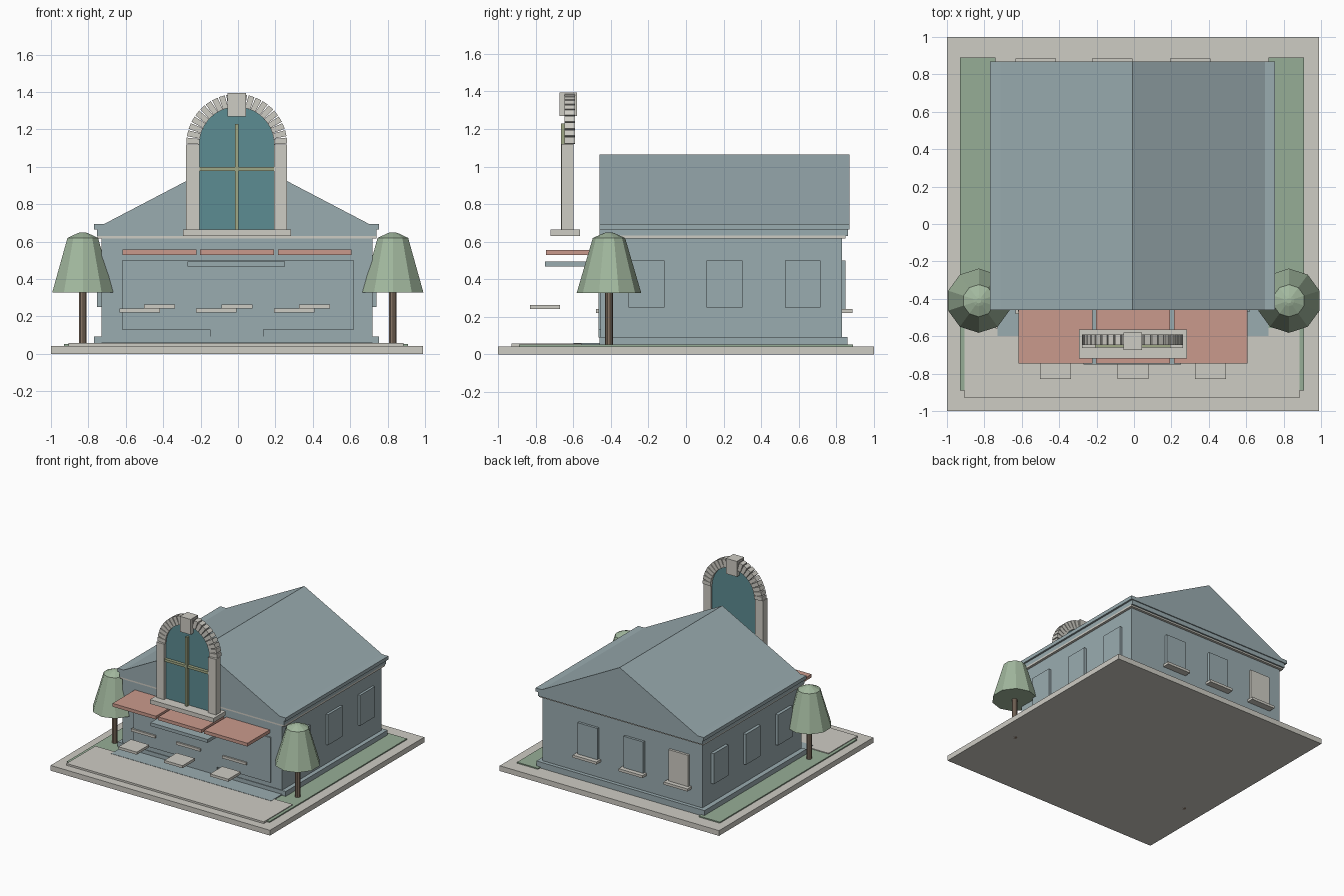
import bpy, bmesh, math

cube = bpy.data.objects.get("Cube")
if cube:
    bpy.data.objects.remove(cube, do_unlink=True)


def paint(name, r, g, b):
    # sRGB bytes converted to a linear flat colour
    lin = [((c / 255 + 0.055) / 1.055) ** 2.4 for c in (r, g, b)] + [1]
    m = bpy.data.materials.new(name)
    m.use_nodes = True
    m.diffuse_color = lin
    bsdf = m.node_tree.nodes["Principled BSDF"]
    bsdf.inputs["Base Color"].default_value = lin
    bsdf.inputs["Roughness"].default_value = 0.9
    return m


WALL = paint("blue grey paint", 154, 172, 176)
STONE = paint("pale stone", 206, 204, 196)
CLAY = paint("clay red", 202, 154, 140)
GRASS = paint("grass green", 150, 174, 150)
LEAF = paint("leaf green", 162, 184, 158)
GLASS = paint("teal glass", 92, 140, 146)
BAR = paint("olive bar", 160, 168, 134)
BARK = paint("brown bark", 136, 118, 102)


def finish(name, bm, mat):
    bmesh.ops.recalc_face_normals(bm, faces=bm.faces)
    me = bpy.data.meshes.new(name)
    bm.to_mesh(me)
    bm.free()
    me.materials.append(mat)
    ob = bpy.data.objects.new(name, me)
    bpy.context.collection.objects.link(ob)
    return ob


def box(name, mat, x, y, z):
    # box from (low, high) pairs
    bm = bmesh.new()
    bmesh.ops.create_cube(bm, size=1)
    for v in bm.verts:
        v.co = [p[0] if c < 0 else p[1] for c, p in zip(v.co, (x, y, z))]
    return finish(name, bm, mat)


def slab(bm, profile, y0, y1):
    # x-z profile extruded along y
    face = bm.faces.new([bm.verts.new((x, y0, z)) for x, z in profile])
    ext = bmesh.ops.extrude_face_region(bm, geom=[face])["geom"]
    for v in ext:
        if isinstance(v, bmesh.types.BMVert):
            v.co.y = y1


def lathe(name, mat, x, y, profile, sides):
    bm = bmesh.new()
    rings = []
    for r, z in profile:
        rings.append([bm.verts.new((x + r * math.cos(a), y + r * math.sin(a), z))
                      for a in (math.tau * (i + 0.5) / sides for i in range(sides))])
    for low, high in zip(rings, rings[1:]):
        for i in range(sides):
            j = (i + 1) % sides
            bm.faces.new((low[i], low[j], high[j], high[i]))
    bm.faces.new(rings[0])
    bm.faces.new(rings[-1])
    return finish(name, bm, mat)


# Ground
box("base_slab", STONE, (-1, 0.99), (-1, 1), (0, 0.043))
box("grass_left", GRASS, (0.72, 0.91), (-0.89, 0.89), (0.04, 0.052))
box("grass_right", GRASS, (-0.93, -0.74), (-0.89, 0.89), (0.04, 0.052))
box("paving", STONE, (-0.905, 0.885), (-0.93, -0.555), (0.04, 0.058))
box("entrance_floor", WALL, (-0.73, 0.72), (-0.6, -0.46), (0.04, 0.06))

# Building body
box("plinth", WALL, (-0.77, 0.755), (-0.46, 0.86), (0.04, 0.092))
box("walls", WALL, (-0.73, 0.72), (-0.455, 0.83), (0.09, 0.62))
box("stone_cornice", STONE, (-0.75, 0.74), (-0.458, 0.85), (0.617, 0.632))
box("eaves_lower", WALL, (-0.755, 0.74), (-0.46, 0.862), (0.63, 0.668))
box("eaves_upper", WALL, (-0.77, 0.755), (-0.46, 0.87), (0.666, 0.695))
bm = bmesh.new()
slab(bm, [(-0.715, 0.695), (0.7, 0.695), (-0.007, 1.065)], -0.46, 0.87)
finish("gable_roof", bm, WALL)

# Shop front
box("front_panel", WALL, (-0.62, 0.62), (-0.467, -0.45), (0.13, 0.5))
box("door_panel", WALL, (-0.15, 0.135), (-0.467, -0.45), (0.09, 0.13))
box("entrance_canopy", WALL, (-0.27, 0.25), (-0.75, -0.45), (0.467, 0.494))
for i, x in enumerate((-0.42, -0.005, 0.41)):
    box(f"awning_{i}", CLAY, (x - 0.197, x + 0.197), (-0.745, -0.45), (0.53, 0.557))
    box(f"front_ledge_{i}", STONE, (x - 0.083, x + 0.083), (-0.83, -0.67), (0.243, 0.264))

# Front and back sills, back windows
for i, x in enumerate((-0.525, -0.117, 0.3)):
    box(f"front_sill_{i}", STONE, (x - 0.108, x + 0.108), (-0.48, -0.45), (0.222, 0.243))
    box(f"back_sill_{i}", STONE, (x - 0.108, x + 0.108), (0.82, 0.886), (0.222, 0.243))
    box(f"back_window_{i}", WALL if i else STONE,
        (x - 0.09, x + 0.09), (0.82, 0.85), (0.24, 0.5))

# Side windows
for i, y in enumerate((-0.21, 0.205, 0.622)):
    box(f"left_window_{i}", WALL, (0.7, 0.74), (y - 0.095, y + 0.095), (0.25, 0.5))
    box(f"right_window_{i}", WALL, (-0.755, -0.7), (y - 0.095, y + 0.095), (0.25, 0.5))

# Arched window standing above the awnings
CX, CZ, INNER, OUTER = -0.007, 1.12, 0.2, 0.27
box("arch_base", STONE, (-0.295, 0.283), (-0.72, -0.565), (0.63, 0.665))
for side, s in (("left", 1), ("right", -1)):
    xs = sorted((CX + s * INNER, CX + s * OUTER))
    box(f"arch_post_{side}", STONE, xs, (-0.662, -0.6), (0.66, CZ))

bm = bmesh.new()
COUNT = 21
step = math.pi / COUNT
for i in range(COUNT):
    a, b = i * step + 0.003, (i + 1) * step - 0.003
    gap = 0.012
    slab(bm, [(CX + r * math.cos(t), CZ + r * math.sin(t)) for r, t in
              ((INNER, a), (OUTER, a + gap), (OUTER, b - gap), (INNER, b))], -0.648, -0.59)
finish("arch_stones", bm, STONE)
box("keystone", STONE, (-0.055, 0.042), (-0.674, -0.58), (1.268, 1.394))

bm = bmesh.new()
arc = [(CX + INNER * math.cos(math.pi * i / 24), CZ + INNER * math.sin(math.pi * i / 24))
       for i in range(25)]
slab(bm, [(CX - INNER, 0.66), (CX + INNER, 0.66)] + arc, -0.635, -0.615)
finish("arch_glass", bm, GLASS)
box("vertical_bar", BAR, (-0.016, 0.002), (-0.664, -0.63), (0.66, 1.23))
box("horizontal_bar", BAR, (CX - INNER, CX + INNER), (-0.66, -0.63), (0.978, 0.998))

# Trees
for side, x in (("left", 0.828), ("right", -0.83)):
    lathe(f"tree_trunk_{side}", BARK, x, -0.41, [(0.021, 0.0), (0.021, 0.34)], 10)
    lathe(f"tree_crown_{side}", LEAF, x, -0.41,
          [(0.172, 0.327), (0.086, 0.62), (0.03, 0.645), (0.014, 0.65)], 10)
